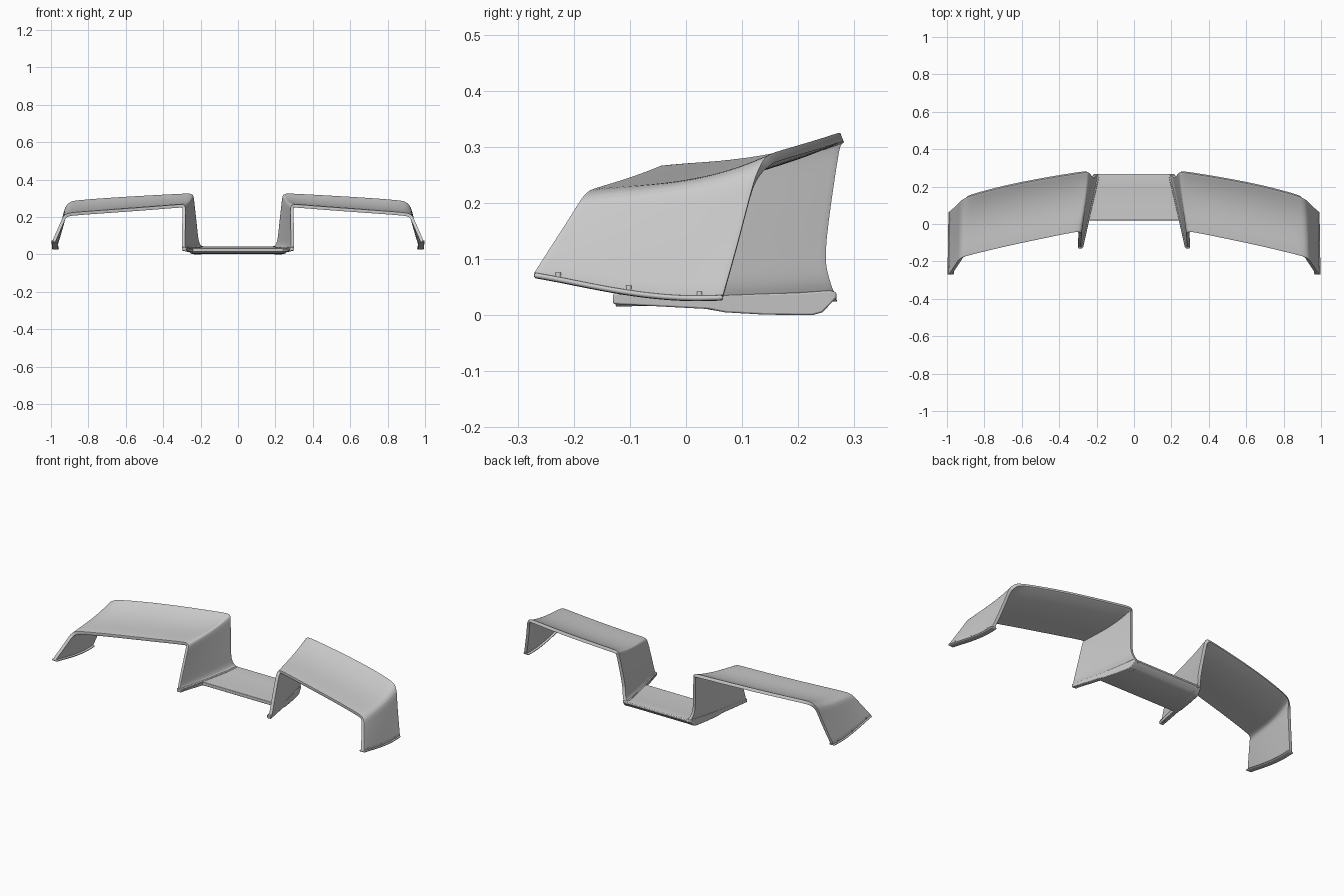
import bpy, bmesh
from mathutils import Vector

if "Cube" in bpy.data.objects:
    bpy.data.objects.remove(bpy.data.objects["Cube"])


def finish(name, bm, mirror=True, bevel=0.003):
    me = bpy.data.meshes.new(name)
    bm.to_mesh(me)
    bm.free()
    ob = bpy.data.objects.new(name, me)
    bpy.context.collection.objects.link(ob)
    bpy.context.view_layer.objects.active = ob
    ob.select_set(True)
    bpy.ops.object.shade_smooth_by_angle(angle=0.6)
    ob.select_set(False)
    if bevel:
        m = ob.modifiers.new("bevel", 'BEVEL')
        m.width, m.segments, m.limit_method, m.angle_limit = bevel, 2, 'ANGLE', 0.8
    if mirror:
        ob.modifiers.new("mirror", 'MIRROR').use_mirror_merge = False
    return ob


def section(front, rear, sag, n=8):
    """Chord from front to rear edge, sagging mostly toward the rear."""
    f, r = Vector(front), Vector(rear)
    pts = []
    for k in range(n + 1):
        t = k / n
        pts.append(f.lerp(r, t) + Vector((0, 0, sag * t ** 1.5 * (1 - t) / 0.186)))
    return pts


def shell(name, rows, thick):
    bm = bmesh.new()
    grid = [[bm.verts.new(p) for p in row] for row in rows]
    for a, b in zip(grid, grid[1:]):
        for j in range(len(a) - 1):
            bm.faces.new((a[j], b[j], b[j + 1], a[j + 1]))
    ob = finish(name, bm, mirror=False, bevel=0)
    s = ob.modifiers.new("smooth", 'SUBSURF')
    s.levels = s.render_levels = 2
    s.boundary_smooth = 'PRESERVE_CORNERS'
    s = ob.modifiers.new("thickness", 'SOLIDIFY')
    s.thickness, s.offset = thick, -1
    b = ob.modifiers.new("round_edges", 'BEVEL')
    b.width, b.segments, b.limit_method, b.angle_limit = 0.004, 2, 'ANGLE', 0.9
    ob.modifiers.new("mirror", 'MIRROR').use_mirror_merge = False
    return ob


def slab(name, profile, left, right, mirror):
    """Extrude a y-z profile between two x positions that depend on y."""
    bm = bmesh.new()
    a = [bm.verts.new((left(y), y, z)) for y, z in profile]
    b = [bm.verts.new((right(y), y, z)) for y, z in profile]
    bm.faces.new(a)
    bm.faces.new(b[::-1])
    for i in range(len(a)):
        k = (i + 1) % len(a)
        bm.faces.new((a[i], b[i], b[k], a[k]))
    bmesh.ops.recalc_face_normals(bm, faces=bm.faces)
    return finish(name, bm, mirror)


# Strut, wing and end plate as one continuous blade (front edge, rear edge, sag)
stations = [
    ((.272, -.127, .030), (.185, .266, .038), -.004),
    ((.282, -.126, .036), (.203, .259, .050), -.002),
    ((.284, -.118, .055), (.212, .247, .080), 0),
    ((.283, -.108, .085), (.216, .243, .120), 0),
    ((.280, -.058, .230), (.234, .268, .285), 0),
    ((.281, -.046, .258), (.238, .274, .318), -.006),
    ((.296, -.041, .268), (.255, .276, .326), -.016),
    ((.330, -.045, .266), (.290, .272, .325), -.020),
    ((.500, -.080, .252), (.500, .238, .314), -.020),
    ((.700, -.122, .238), (.700, .198, .302), -.020),
    ((.865, -.163, .226), (.855, .156, .290), -.019),
    ((.912, -.175, .221), (.902, .140, .283), -.014),
    ((.935, -.188, .206), (.927, .124, .250), -.006),
    ((.945, -.203, .180), (.936, .112, .205), 0),
    ((.968, -.237, .128), (.960, .090, .120), -.004),
    ((.991, -.270, .076), (.986, .066, .036), -.012),
]
rows = [section(*s) for s in stations]
shell("wing_blade", rows, 0.017)

# Mounting lip along the bottom of each end plate
edge = [p + Vector((.006, 0, 0)) for p in rows[-1]]
inner = [p + Vector((-.034, 0, -.001)) for p in edge]
shell("end_plate_lip", [inner, edge], 0.009)

# Small clips on the lip
bm = bmesh.new()
for p in (rows[-1][1], rows[-1][4], rows[-1][7]):
    g = bmesh.ops.create_cone(bm, cap_ends=True, segments=12, radius1=.006, radius2=.005, depth=.01)
    bmesh.ops.translate(bm, verts=g["verts"], vec=p + Vector((-.004, 0, .003)))
finish("lip_clips", bm, bevel=0)

# Centre plate and the rails below the struts
line = lambda y: .287 - (y + .125) * .235
plate = [(.02, .014), (.07, .005), (.14, .001), (.225, .001), (.243, .006), (.268, .031),
         (.268, .041), (.258, .043), (.2, .036), (.1, .034), (.02, .034)]
slab("centre_plate", plate, lambda y: -line(y), line, False)
rail = [(-.13, .02), (.04, .011), (.07, .005), (.14, .001), (.225, 0), (.243, .005), (.268, .031),
        (.268, .041), (.255, .044), (.2, .040), (.05, .037), (-.13, .039)]
slab("strut_rail", rail, lambda y: line(y) - .012, lambda y: line(y) + .012 + .01 * max(y, 0) / .27, True)
